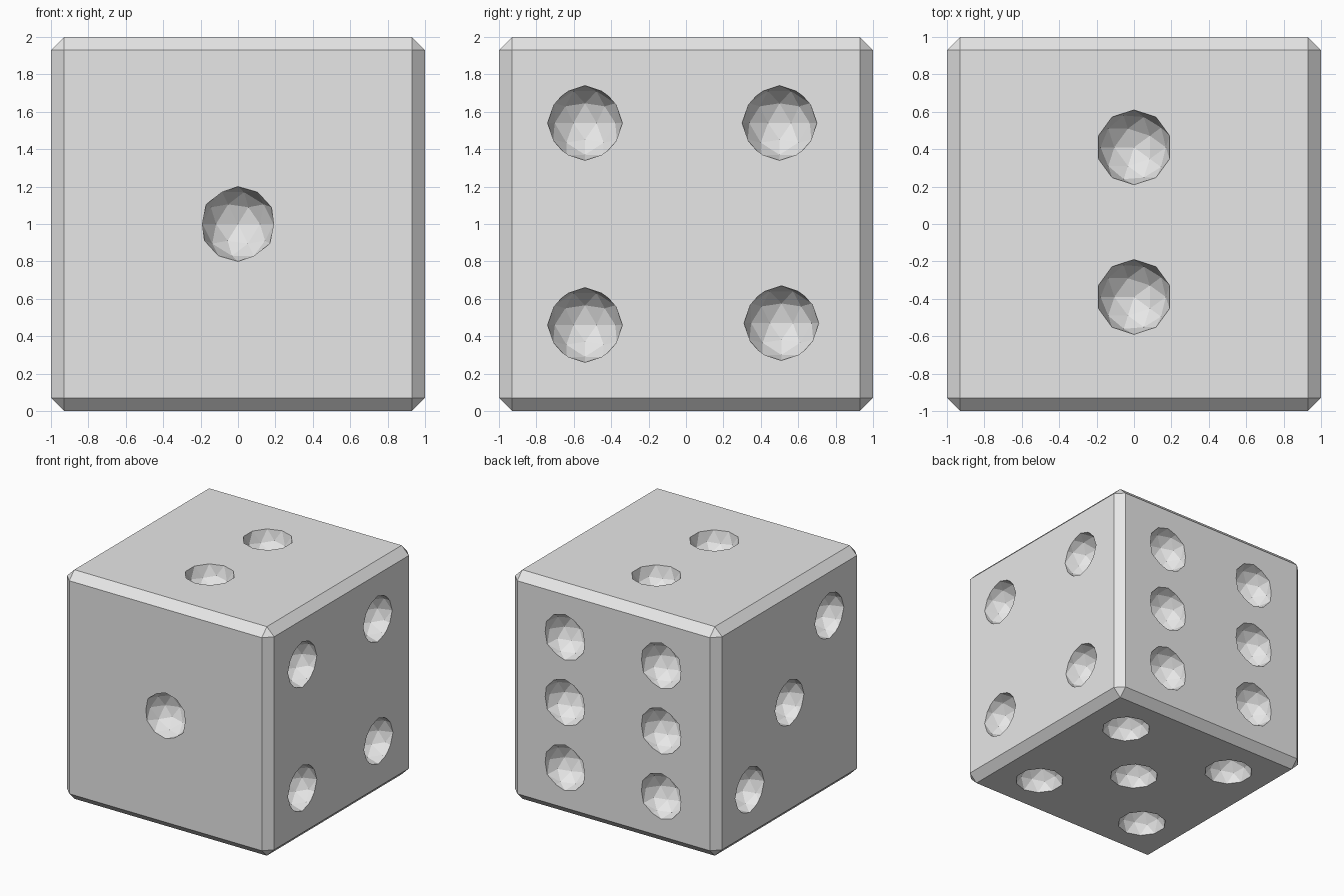
import bpy, bmesh
from mathutils import Matrix

if "Cube" in bpy.data.objects:
    bpy.data.objects.remove(bpy.data.objects["Cube"])

grey = bpy.data.materials.new("light_grey")
grey.diffuse_color = (0.8, 0.8, 0.8, 1)
grey.use_nodes = True
grey.node_tree.nodes["Principled BSDF"].inputs["Base Color"].default_value = grey.diffuse_color

# Bevelled cube body
bm = bmesh.new()
bmesh.ops.create_cube(bm, size=2, matrix=Matrix.Translation((0, 0, 1)))
bmesh.ops.bevel(bm, geom=bm.edges[:], offset=0.07, segments=1,
                profile=0.5, affect='EDGES')
mesh = bpy.data.meshes.new("die_body")
bm.to_mesh(mesh)
bm.free()
mesh.materials.append(grey)
body = bpy.data.objects.new("die_body", mesh)
bpy.context.collection.objects.link(body)

# Pip centres on each face
pips = [(0, -1, 1)]                                              # front: one
pips += [(0, y, 2) for y in (-0.39, 0.41)]                       # top: two
pips += [(-1, t, 1 - t) for t in (-0.55, 0, 0.55)]               # left: three
pips += [(1, -0.54, 0.46), (1, -0.54, 1.54),
         (1, 0.51, 0.47), (1, 0.5, 1.54)]                        # right: four
pips += [(0, 0, 0)] + [(x, y, 0) for x in (-0.555, 0.555)
                       for y in (-0.56, 0.56)]                   # bottom: five
pips += [(x, 1, z) for x in (-0.46, 0.47)
         for z in (0.42, 0.99, 1.56)]                            # back: six

# Faceted ball cutters
bm = bmesh.new()
for p in pips:
    bmesh.ops.create_icosphere(bm, subdivisions=2, radius=0.2,
                               matrix=Matrix.Translation(p))
mesh = bpy.data.meshes.new("pip_cutter")
bm.to_mesh(mesh)
bm.free()
mesh.materials.append(grey)
cutter = bpy.data.objects.new("pip_cutter", mesh)
bpy.context.collection.objects.link(cutter)
cutter.hide_render = True
cutter.hide_set(True)

cut = body.modifiers.new("pips", 'BOOLEAN')
cut.operation = 'DIFFERENCE'
cut.solver = 'EXACT'
cut.object = cutter
